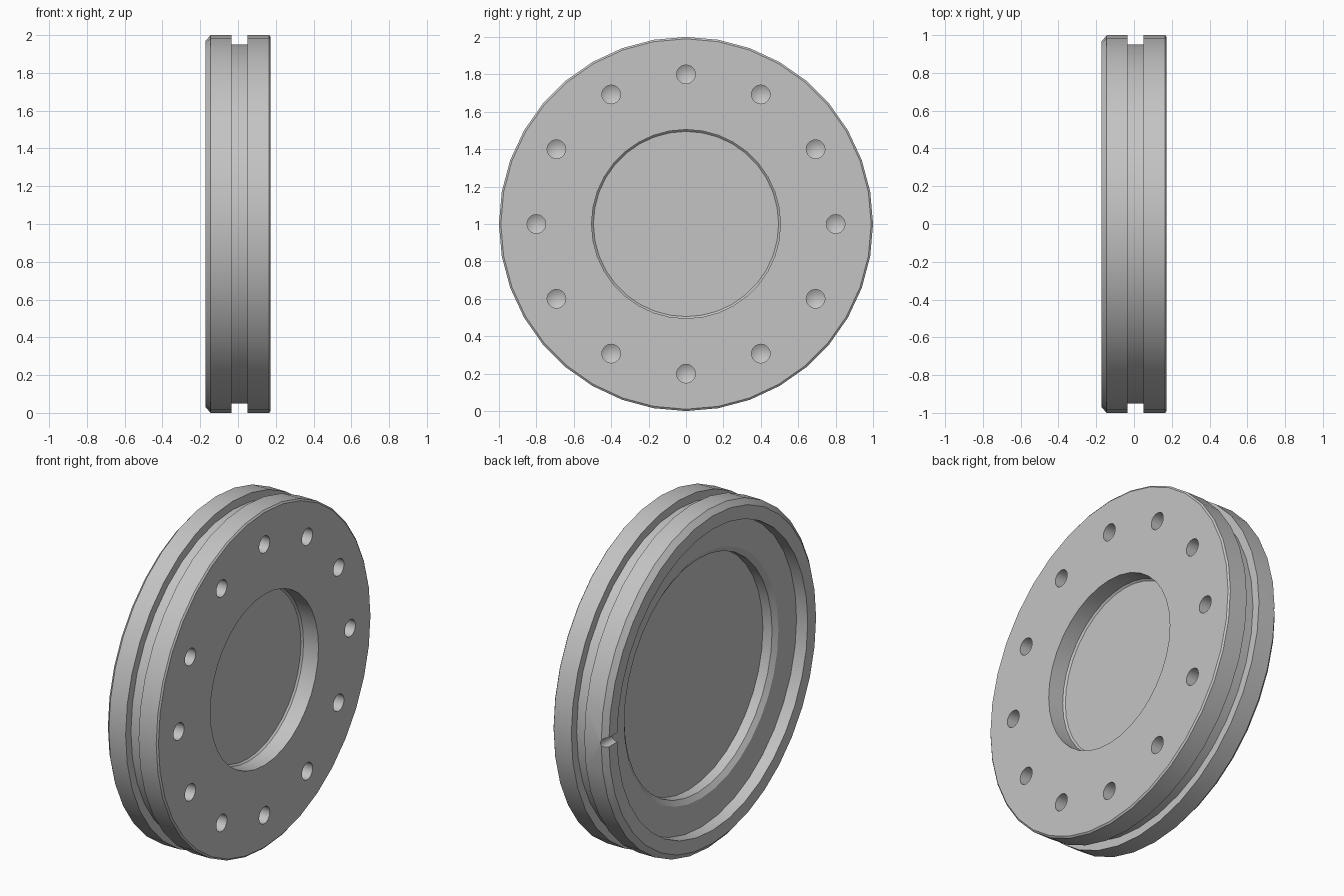
import bpy
import bmesh
from math import sin, cos, pi

if "Cube" in bpy.data.objects:
    bpy.data.objects.remove(bpy.data.objects["Cube"])

SEGMENTS = 36

grey = bpy.data.materials.new("plain grey")
grey.use_nodes = True
colour = (0.55, 0.55, 0.55, 1)
grey.diffuse_color = colour
grey.node_tree.nodes["Principled BSDF"].inputs["Base Color"].default_value = colour


def lathe(name, profile, sides, centre=(0, 0, 1), axis="x"):
    """Turn an (along, radius) profile; zero radius at both ends closes it."""
    bm = bmesh.new()
    rings = []
    for along, radius in profile:
        count = sides if radius else 1
        ring = []
        for i in range(count):
            a = 2 * pi * i / sides
            u, v = radius * cos(a), radius * sin(a)
            point = (along, u, v) if axis == "x" else (u, along, v)
            ring.append(bm.verts.new([p + c for p, c in zip(point, centre)]))
        rings.append(ring)
    for lower, upper in zip(rings, rings[1:]):
        if len(lower) == 1 or len(upper) == 1:
            tip = (lower if len(lower) == 1 else upper)[0]
            ring = upper if len(lower) == 1 else lower
            for i in range(sides):
                bm.faces.new((tip, ring[i], ring[(i + 1) % sides]))
        else:
            for i in range(sides):
                j = (i + 1) % sides
                bm.faces.new((lower[i], lower[j], upper[j], upper[i]))
    bmesh.ops.recalc_face_normals(bm, faces=bm.faces)
    mesh = bpy.data.meshes.new(name)
    bm.to_mesh(mesh)
    bm.free()
    mesh.materials.append(grey)
    obj = bpy.data.objects.new(name, mesh)
    bpy.context.collection.objects.link(obj)
    return obj


# Flanged disc: stepped recess on one face, shallow pocket on the other
disc = lathe("flanged_disc", [
    (-0.02, 0), (-0.02, 0.69), (-0.08, 0.69), (-0.1, 0.72),   # inner recess
    (-0.1, 0.89), (-0.173, 0.89),                             # outer recess
    (-0.173, 0.968), (-0.145, 1),                             # chamfered rim
    (-0.035, 1), (-0.035, 0.95), (0.05, 0.95), (0.05, 1),     # seal groove
    (0.165, 1), (0.173, 0.99),
    (0.173, 0.505), (0.075, 0.505), (0.065, 0.495), (0.065, 0),  # pocket
], SEGMENTS)

# Ring of drilled holes with conical bottoms
cutters = []
for i in range(12):
    a = 2 * pi * i / 12
    cutters.append(lathe("bolt_hole_cutter",
                         [(0.2, 0), (0.2, 0.05), (0.04, 0.05), (0.01, 0)], 20,
                         (0, 0.8 * cos(a), 1 + 0.8 * sin(a))))

# Small radial vent notch through the rim
cutters.append(lathe("vent_notch_cutter",
                     [(0.86, 0), (0.86, 0.028), (1.05, 0.028), (1.05, 0)], 16,
                     (-0.168, 0, 1), "y"))

bpy.context.view_layer.objects.active = disc
for cutter in cutters:
    cutter.hide_render = True
    cut = disc.modifiers.new("cut", "BOOLEAN")
    cut.operation = "DIFFERENCE"
    cut.solver = "EXACT"
    cut.object = cutter
    bpy.ops.object.modifier_apply(modifier=cut.name)
    bpy.data.objects.remove(cutter)

bpy.ops.object.select_all(action="DESELECT")
disc.select_set(True)
bpy.ops.object.shade_smooth_by_angle(angle=pi / 6)
